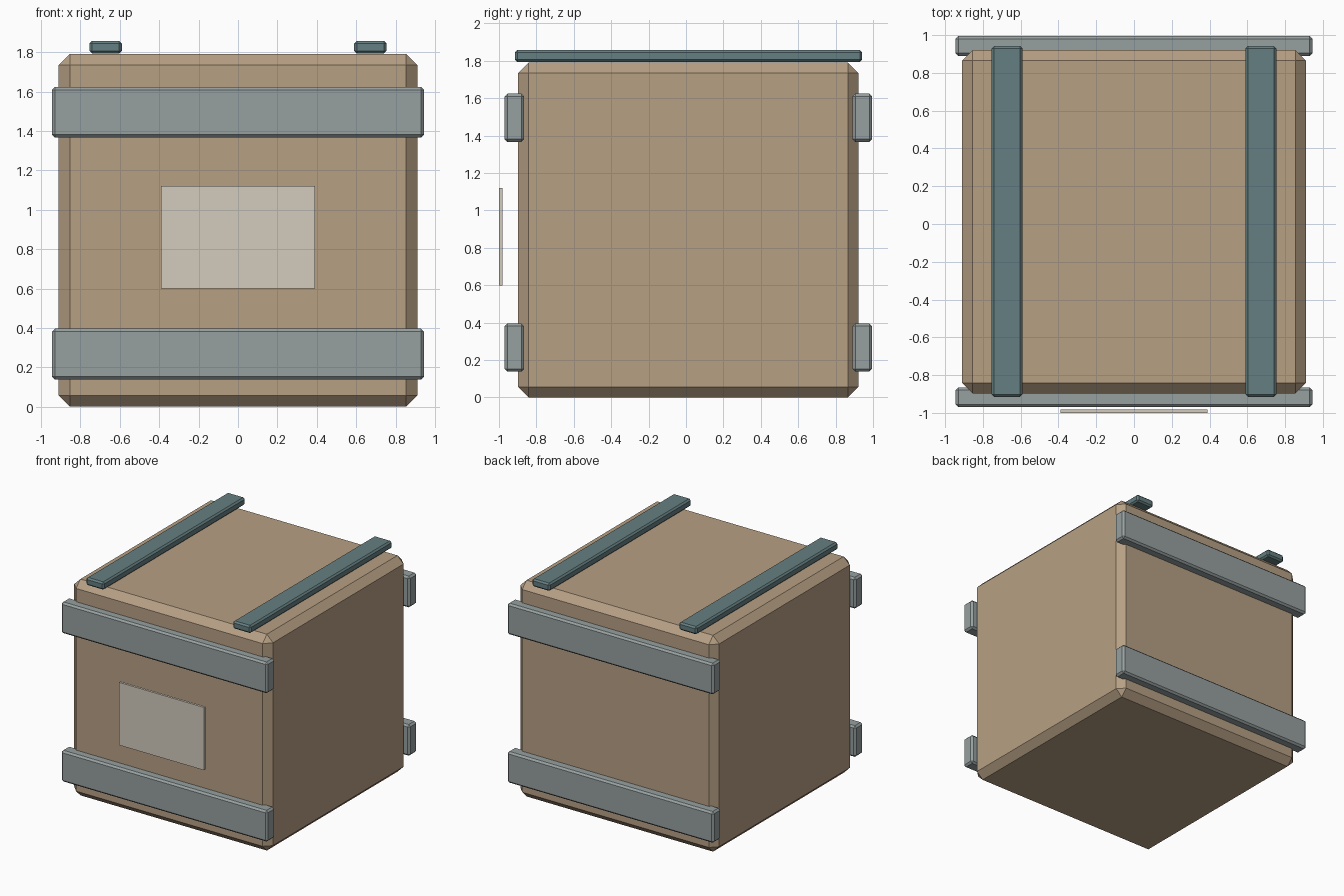
import bpy, bmesh
from mathutils import Vector

if "Cube" in bpy.data.objects:
    bpy.data.objects.remove(bpy.data.objects["Cube"])


def material(name, rgb):
    m = bpy.data.materials.new(name)
    m.diffuse_color = (*rgb, 1)
    m.use_nodes = True
    m.node_tree.nodes["Principled BSDF"].inputs["Base Color"].default_value = m.diffuse_color
    return m


wood = material("tan_wood", (0.47, 0.35, 0.23))
slat = material("grey_slat", (0.31, 0.35, 0.35))
rail = material("dark_rail", (0.13, 0.21, 0.22))
paper = material("pale_label", (0.65, 0.60, 0.51))


def box(name, lo, hi, chamfer, mat):
    """Flat-shaded box between two corners with single-segment chamfers."""
    lo, hi = Vector(lo), Vector(hi)
    size, mid = hi - lo, (lo + hi) / 2
    bm = bmesh.new()
    bmesh.ops.create_cube(bm, size=1)
    for v in bm.verts:
        v.co = Vector(a * b for a, b in zip(v.co, size))
    if chamfer:
        bmesh.ops.bevel(bm, geom=bm.edges[:], offset=chamfer, segments=1,
                        profile=0.5, affect='EDGES')
    me = bpy.data.meshes.new(name)
    bm.to_mesh(me)
    bm.free()
    me.materials.append(mat)
    ob = bpy.data.objects.new(name, me)
    ob.location = mid
    bpy.context.collection.objects.link(ob)
    return ob


# Crate body
box("crate_body", (-0.91, -0.898, 0), (0.91, 0.922, 1.79), 0.056, wood)

# Horizontal slats on the front and back
for side, y0, y1 in (("front", -0.97, -0.865), ("back", 0.89, 0.995)):
    for level, z in (("lower", 0.267), ("upper", 1.495)):
        box(f"{side}_{level}_slat", (-0.945, y0, z - 0.129),
            (0.945, y1, z + 0.129), 0.015, slat)

# Rails across the lid
for side, x in (("left", -0.672), ("right", 0.672)):
    box(f"{side}_lid_rail", (x - 0.082, -0.915, 1.793),
        (x + 0.082, 0.942, 1.857), 0.013, rail)

# Blank label panel held off the front
box("front_label", (-0.39, -1.0, 0.60), (0.39, -0.981, 1.12), 0, paper)
